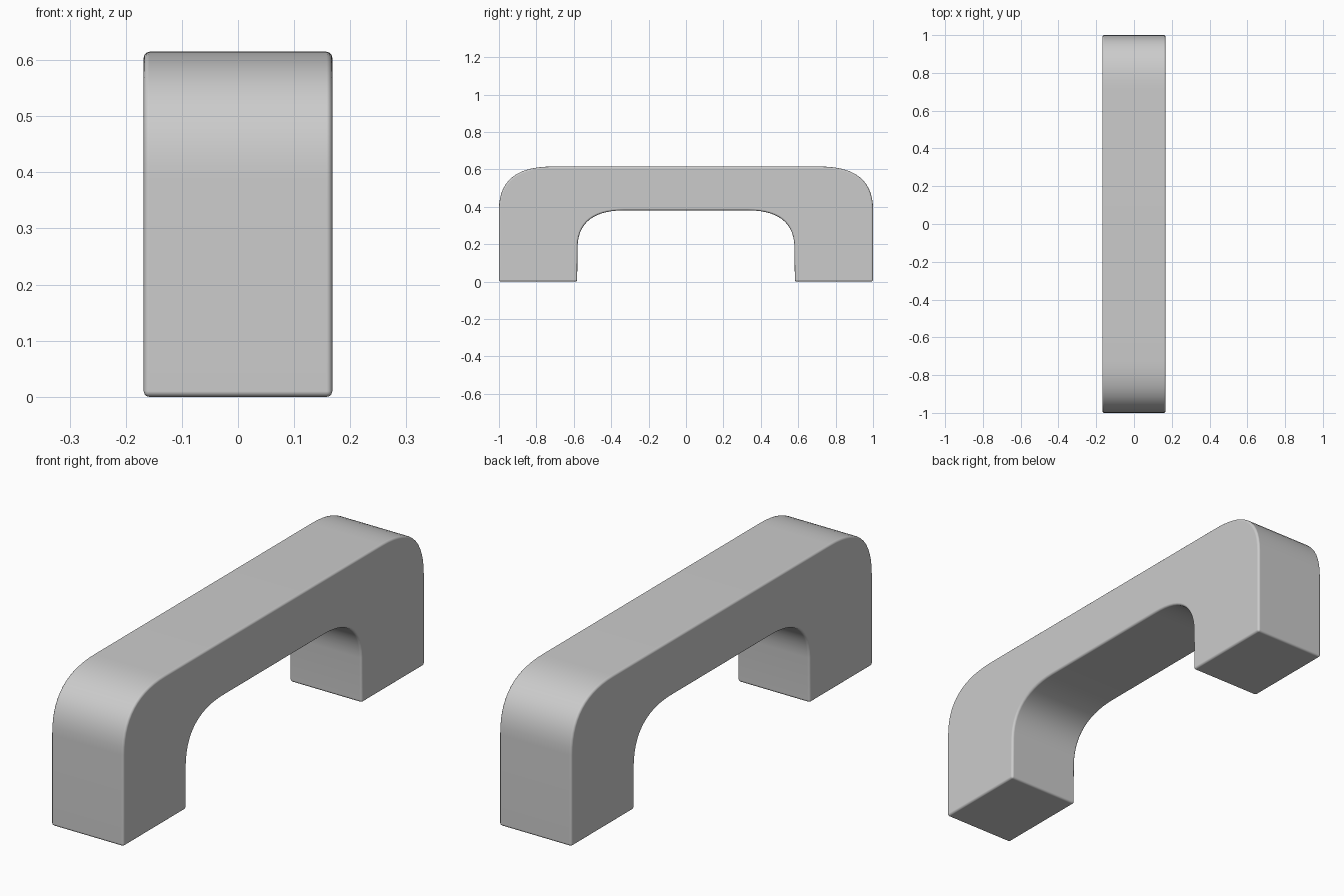
import bpy, bmesh, math
from mathutils import Vector

if "Cube" in bpy.data.objects:
    bpy.data.objects.remove(bpy.data.objects["Cube"])

HALF_W = 0.168
STEPS = 14


def rounded(start, corner, end):
    """Soft corner: quadratic curve from start to end pulled toward corner."""
    a, b, c = Vector(start), Vector(corner), Vector(end)
    pts = []
    for i in range(STEPS + 1):
        t = i / STEPS
        pts.append(a * (1 - t) ** 2 + b * 2 * t * (1 - t) + c * t * t)
    return pts


# Half of the side profile (y, z): outer corner and inner arch corner
outer = [Vector((1, 0))] + rounded((1, 0.385), (1, 0.615), (0.72, 0.615))
inner = rounded((0.33, 0.381), (0.572, 0.381), (0.58, 0.19)) + [Vector((0.582, 0))]


def mirrored(pts):
    return [Vector((-p.x, p.y)) for p in reversed(pts)]


profile = outer + mirrored(outer) + mirrored(inner) + inner

# Extrude the profile across x
bm = bmesh.new()
face = bm.faces.new([bm.verts.new((-HALF_W, p.x, p.y)) for p in profile])
ext = bmesh.ops.extrude_face_region(bm, geom=[face])
moved = [v for v in ext["geom"] if isinstance(v, bmesh.types.BMVert)]
bmesh.ops.translate(bm, verts=moved, vec=(2 * HALF_W, 0, 0))
bmesh.ops.recalc_face_normals(bm, faces=bm.faces)
mesh = bpy.data.meshes.new("pull_handle")
bm.to_mesh(mesh)
bm.free()

handle = bpy.data.objects.new("pull_handle", mesh)
bpy.context.collection.objects.link(handle)
bpy.context.view_layer.objects.active = handle
handle.select_set(True)
bpy.ops.object.shade_smooth()

# Small rounded edges
bevel = handle.modifiers.new("soft_edges", "BEVEL")
bevel.width = 0.01
bevel.segments = 3
bevel.limit_method = "ANGLE"
bevel.angle_limit = math.radians(40)
bevel.harden_normals = True
